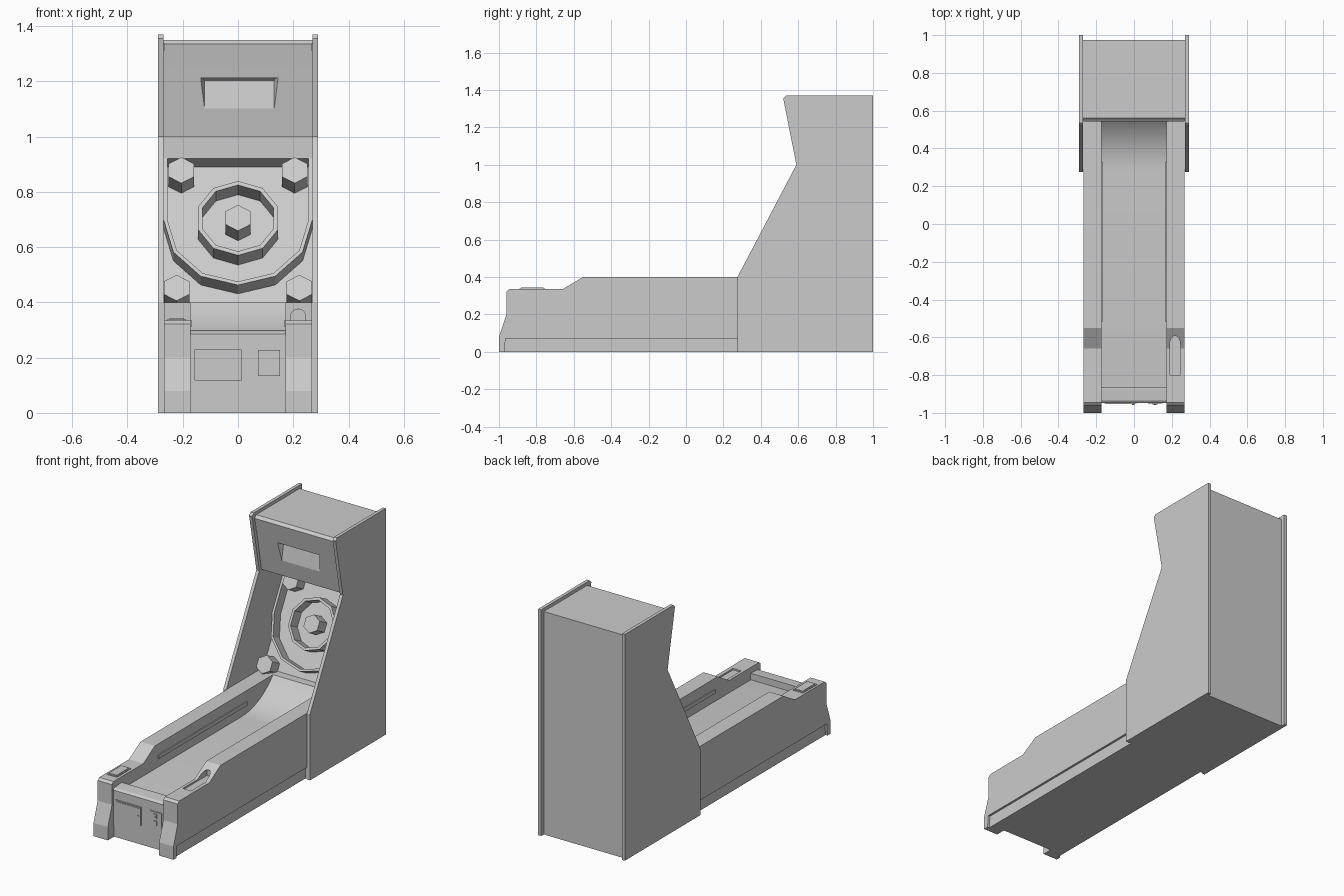
import bpy, bmesh, math
from mathutils import Vector, Matrix

cube = bpy.data.objects.get("Cube")
if cube:
    bpy.data.objects.remove(cube, do_unlink=True)

grey = bpy.data.materials.new("plain_grey")
grey.use_nodes = True
colour = (0.6, 0.6, 0.6, 1)
grey.diffuse_color = colour
grey.node_tree.nodes["Principled BSDF"].inputs["Base Color"].default_value = colour


def finish(name, bm, matrix=None):
    bmesh.ops.recalc_face_normals(bm, faces=bm.faces)
    mesh = bpy.data.meshes.new(name)
    bm.to_mesh(mesh)
    bm.free()
    mesh.materials.append(grey)
    ob = bpy.data.objects.new(name, mesh)
    bpy.context.collection.objects.link(ob)
    if matrix:
        ob.matrix_world = matrix
    return ob


def extrude(name, points, shift, matrix=None):
    """Solid made by sweeping a closed outline along a vector."""
    bm = bmesh.new()
    face = bm.faces.new([bm.verts.new(p) for p in points])
    new = bmesh.ops.extrude_face_region(bm, geom=[face])["geom"]
    bmesh.ops.translate(bm, vec=Vector(shift), verts=[v for v in new if isinstance(v, bmesh.types.BMVert)])
    return finish(name, bm, matrix)


def side_prism(name, profile, x0, x1):
    return extrude(name, [(x0, y, z) for y, z in profile], (x1 - x0, 0, 0))


def box(name, x0, x1, y0, y1, z0, z1):
    return side_prism(name, [(y0, z0), (y1, z0), (y1, z1), (y0, z1)], x0, x1)


def cut(target, cutter):
    cutter.hide_render = True
    cutter.hide_set(True)
    mod = target.modifiers.new("cut", "BOOLEAN")
    mod.object = cutter
    mod.operation = "DIFFERENCE"
    mod.solver = "EXACT"


# Cabinet side panels and rails, mirrored by sign
panel = [(0.275, 0), (1, 0), (1, 1.37), (0.535, 1.37), (0.52, 1.355), (0.59, 1), (0.275, 0.4)]
rail_top = [(-1, 0), (-1, 0.08), (-0.96, 0.2), (-0.96, 0.322), (-0.945, 0.335),
            (-0.66, 0.335), (-0.55, 0.4)]
rails = {}
for side, s in (("left", 1), ("right", -1)):
    side_prism(side + "_cabinet_panel", panel, s * 0.27, s * 0.29)
    rails[side] = side_prism(side + "_rail", rail_top + [(0.65, 0.4), (0.65, 0)], s * 0.172, s * 0.255)
    side_prism(side + "_rail_skin", rail_top + [(0.3, 0.4), (0.3, 0.072), (-0.965, 0.072), (-0.97, 0)],
               s * 0.255, s * 0.268)
    box(side + "_rail_strip", s * 0.166, s * 0.174, -0.52, 0.33, 0.312, 0.335)
    box(side + "_rail_rear_edge", s * 0.25, s * 0.27, 0.28, 0.65, 0, 0.4)

# Ball slot in the left rail, raised button on the right rail
arch = [(0.19, -0.8, 0.325), (0.245, -0.8, 0.325)]
arch += [(0.2175 + 0.0275 * math.cos(a), -0.8, 0.348 + 0.0275 * math.sin(a))
         for a in [math.pi * i / 8 for i in range(9)]]
cut(rails["left"], extrude("slot_cutter", arch, (0, 0.23, 0)))
box("rail_button_frame", -0.255, -0.188, -0.89, -0.755, 0.33, 0.339)
box("rail_button", -0.248, -0.195, -0.882, -0.763, 0.33, 0.343)

# Lane with a curved ramp
lane = [(-0.94, 0), (-0.94, 0.25), (-0.87, 0.26)]
ramp_angle = 2 * math.atan(0.14 / 0.3)
ramp_radius = 0.3 / math.sin(ramp_angle)
for i in range(13):
    a = ramp_angle * i / 12
    lane.append((0.28 + ramp_radius * math.sin(a), 0.26 + ramp_radius * (1 - math.cos(a))))
lane += [(0.65, 0.4), (0.65, 0)]
lane_ob = side_prism("lane", lane, -0.172, 0.172)
bpy.context.view_layer.objects.active = lane_ob
lane_ob.select_set(True)
bpy.ops.object.shade_smooth_by_angle(angle=math.radians(20))
lane_ob.select_set(False)

# Front lip, front panel, coin door and coin unit
side_prism("lane_lip", [(-0.948, 0.243), (-0.948, 0.285), (-0.935, 0.295), (-0.88, 0.3),
                        (-0.865, 0.3), (-0.865, 0.243)], -0.172, 0.172)
box("front_panel", -0.172, 0.172, -0.944, -0.935, 0.072, 0.243)
box("door_frame", -0.157, 0.013, -0.95, -0.94, 0.118, 0.23)
box("coin_door", -0.15, 0.006, -0.953, -0.94, 0.125, 0.223)
box("coin_plate", 0.073, 0.152, -0.95, -0.94, 0.134, 0.228)
box("coin_slot", 0.098, 0.124, -0.955, -0.94, 0.19, 0.217)
box("coin_slot_lip", 0.105, 0.117, -0.959, -0.94, 0.2, 0.206)
box("coin_return", 0.098, 0.124, -0.955, -0.94, 0.15, 0.175)
lock = [(-0.004 + 0.007 * math.cos(math.tau * i / 10), -0.958, 0.175 + 0.007 * math.sin(math.tau * i / 10))
        for i in range(10)]
extrude("door_lock", lock, (0, 0.01, 0))

# Cabinet body: marquee in front, sloped target board below it
body = side_prism("cabinet_body", [
    (0.975, 0), (0.975, 1.35), (0.56, 1.35), (0.548, 1.338), (0.61, 1), (0.833, 1),
    (0.833, 0.92), (0.89, 0.89), (0.63, 0.4), (0.63, 0)], -0.27, 0.27)
side_prism("marquee_header", [(0.543, 1.335), (0.56, 1.346), (0.58, 1.25), (0.559, 1.25)], -0.268, 0.268)

# Recessed display with a sloping frame
bm = bmesh.new()
bmesh.ops.create_cube(bm, size=1)
bmesh.ops.scale(bm, vec=(0.28, 0.04, 0.132), verts=bm.verts)
for v in bm.verts:
    if v.co.y > 0:
        v.co.x -= math.copysign(0.014, v.co.x)
        v.co.z -= math.copysign(0.014, v.co.z)
tilt = math.atan2(0.062, 0.338)
cut(body, finish("display_cutter", bm,
                 Matrix.Translation((0.005, 0.581, 1.155)) @ Matrix.Rotation(-tilt, 4, "X")))

# Target board frame: x across, y up the slope, z out of the board
lean = math.atan2(0.26, 0.49)
board = Matrix.Translation((0, 0.63, 0.4)) @ Matrix.Rotation(math.pi / 2 - lean, 4, "X")


def polygon(x, y, r, n):
    return [(x + r * math.sin(math.tau * i / n), y + r * math.cos(math.tau * i / n), -0.005) for i in range(n)]


def wall(name, outer, inner, height, closed):
    """Thin standing wall between two matching outlines."""
    bm = bmesh.new()
    rows = [[bm.verts.new((p[0], p[1], z)) for p in line]
            for line, z in ((outer, -0.005), (outer, height), (inner, height), (inner, -0.005))]
    n = len(outer)
    for i in range(n if closed else n - 1):
        j = (i + 1) % n
        for k in range(4):
            m = (k + 1) % 4
            bm.faces.new((rows[k][i], rows[k][j], rows[m][j], rows[m][i]))
    if not closed:
        for end in (0, -1):
            bm.faces.new([row[end] for row in rows])
    finish(name, bm, board)


centre = 0.305
for name, x, y in (("centre_peg", 0, centre), ("upper_left_peg", 0.205, 0.5), ("upper_right_peg", -0.205, 0.5),
                   ("lower_left_peg", 0.222, 0.018), ("lower_right_peg", -0.222, 0.018)):
    extrude(name, polygon(x, y, 0.053, 6), (0, 0, 0.083), board)
wall("target_ring", polygon(0, centre, 0.152, 10), polygon(0, centre, 0.136, 10), 0.075, True)


def u_shape(r):
    arc = [(-r * math.cos(math.pi * i / 6), centre - r * math.sin(math.pi * i / 6)) for i in range(7)]
    return [(-r, 0.555)] + arc + [(r, 0.555)]


wall("target_fence", u_shape(0.27), u_shape(0.256), 0.068, False)
